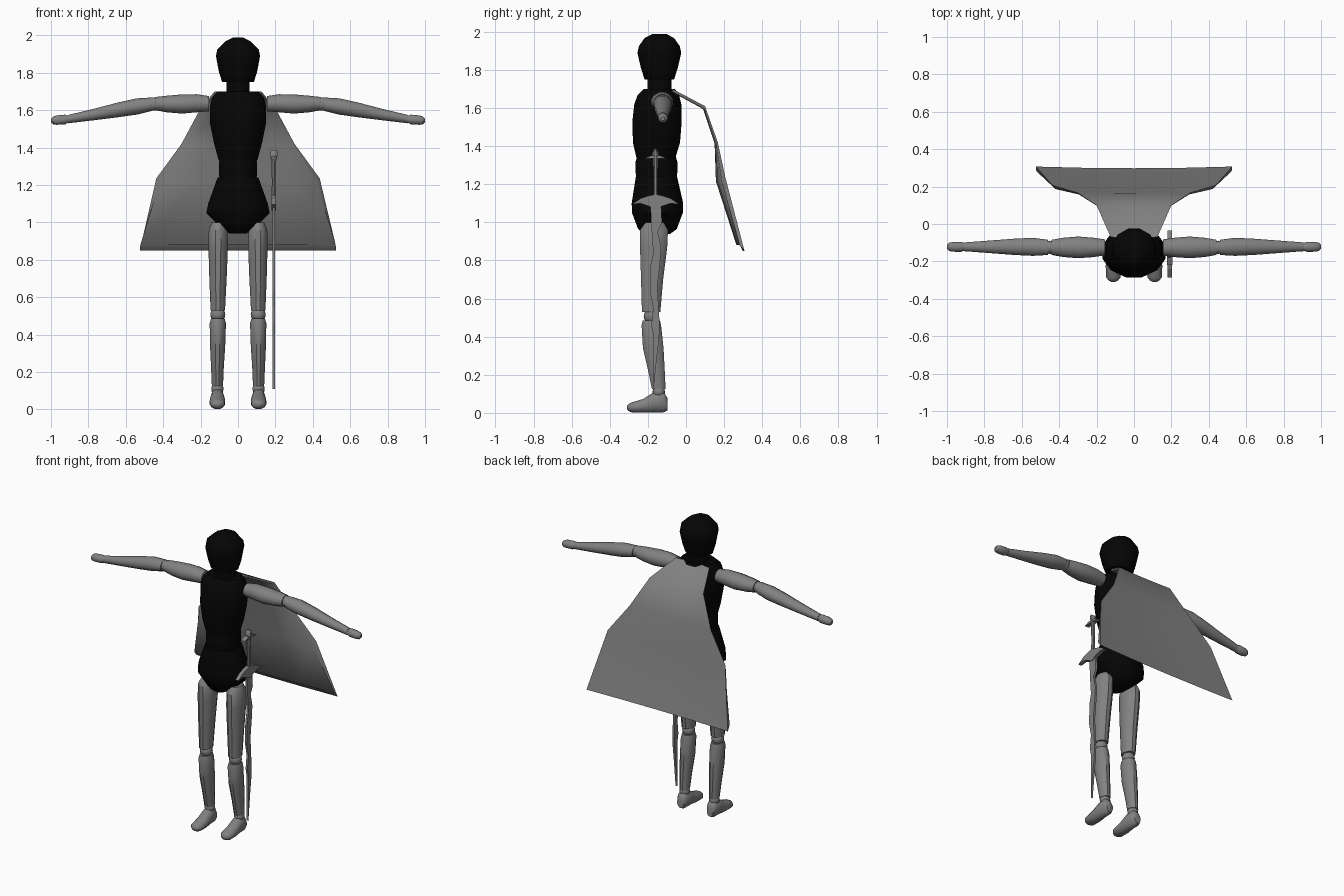
import bpy, bmesh, math


def material(name, value):
    mat = bpy.data.materials.new(name)
    mat.diffuse_color = (value, value, value, 1)
    return mat


black = material("black", 0.0015)
grey = material("dark_grey", 0.22)


def finish(name, bm, dark=False, mirror=False, smooth=35):
    bmesh.ops.recalc_face_normals(bm, faces=bm.faces)
    mesh = bpy.data.meshes.new(name)
    bm.to_mesh(mesh)
    bm.free()
    ob = bpy.data.objects.new(name, mesh)
    bpy.context.collection.objects.link(ob)
    mesh.materials.append(black if dark else grey)
    if mirror:
        ob.modifiers.new("Mirror", 'MIRROR')
    if smooth:
        bpy.ops.object.select_all(action='DESELECT')
        ob.select_set(True)
        bpy.context.view_layer.objects.active = ob
        bpy.ops.object.shade_smooth_by_angle(angle=math.radians(smooth))
    return ob


def loft(name, axis, rings, sides=12, **kw):
    """Rings are (position on axis, centre a, centre b, radius a, radius b)."""
    bm = bmesh.new()
    loops = []
    for t, a, b, ra, rb in rings:
        loop = []
        for i in range(sides):
            ang = 2 * math.pi * (i + 0.5) / sides
            p, q = a + ra * math.cos(ang), b + rb * math.sin(ang)
            co = {'X': (t, p, q), 'Y': (p, t, q), 'Z': (p, q, t)}[axis]
            loop.append(bm.verts.new(co))
        loops.append(loop)
    for l0, l1 in zip(loops, loops[1:]):
        for i in range(sides):
            j = (i + 1) % sides
            bm.faces.new((l0[i], l0[j], l1[j], l1[i]))
    bm.faces.new(loops[0])
    bm.faces.new(loops[-1])
    return finish(name, bm, **kw)


def ball(name, centre, r):
    bm = bmesh.new()
    bmesh.ops.create_uvsphere(bm, u_segments=12, v_segments=8, radius=r)
    bmesh.ops.translate(bm, verts=bm.verts, vec=centre)
    finish(name, bm, mirror=True)


def plate(name, outline, x, thick):
    """Extrude a (y, z) outline along x."""
    bm = bmesh.new()
    face = bm.faces.new([bm.verts.new((x - thick / 2, y, z)) for y, z in outline])
    ext = bmesh.ops.extrude_face_region(bm, geom=[face])
    bmesh.ops.translate(bm, vec=(thick, 0, 0),
                        verts=[v for v in ext['geom'] if isinstance(v, bmesh.types.BMVert)])
    finish(name, bm, smooth=0)


# Head, neck and body, all black
loft("head", 'Z', [(1.75, 0, -.14, .088, .08), (1.81, 0, -.14, .107, .1),
                   (1.89, 0, -.14, .122, .119), (1.925, 0, -.14, .115, .111),
                   (1.968, 0, -.14, .07, .08), (1.988, 0, -.14, .03, .04)], dark=True)
loft("neck", 'Z', [(1.67, 0, -.138, .065, .065), (1.76, 0, -.138, .065, .065)], dark=True)
loft("chest", 'Z', [(1.335, 0, -.158, .108, .105), (1.42, 0, -.155, .132, .128),
                    (1.53, 0, -.152, .155, .134), (1.62, 0, -.148, .156, .128),
                    (1.67, 0, -.145, .142, .112), (1.70, 0, -.14, .115, .085)], dark=True)
loft("waist", 'Z', [(1.22, 0, -.155, .1, .107), (1.26, 0, -.155, .106, .113),
                    (1.32, 0, -.155, .106, .113), (1.36, 0, -.155, .098, .1)], dark=True)
loft("pelvis", 'Z', [(.94, 0, -.15, .045, .07), (.965, 0, -.15, .09, .105),
                     (1.05, 0, -.15, .175, .138), (1.1, 0, -.15, .165, .14),
                     (1.24, 0, -.155, .113, .112)], dark=True)

# Arms
loft("upper_arm", 'X', [(.155, -.125, 1.635, .044, .042), (.22, -.125, 1.637, .054, .05),
                        (.30, -.125, 1.633, .06, .053), (.38, -.125, 1.633, .053, .046),
                        (.44, -.125, 1.635, .042, .037)], mirror=True)
ball("elbow_joint", (.451, -.125, 1.633), .036)
loft("forearm", 'X', [(.46, -.125, 1.632, .042, .037), (.54, -.122, 1.62, .05, .045),
                      (.64, -.122, 1.602, .045, .041), (.78, -.122, 1.575, .034, .031),
                      (.91, -.122, 1.552, .024, .023)], mirror=True)
loft("hand", 'X', [(.905, -.122, 1.552, .02, .018), (.925, -.122, 1.55, .028, .027),
                   (.97, -.122, 1.547, .027, .026), (.99, -.122, 1.545, .022, .021),
                   (1.0, -.122, 1.544, .01, .01)], mirror=True)

# Legs
loft("thigh", 'Z', [(1.0, .106, -.165, .035, .05), (.96, .106, -.168, .052, .076),
                    (.87, .106, -.17, .054, .074), (.70, .107, -.178, .048, .06),
                    (.53, .108, -.183, .04, .05)], mirror=True)
ball("knee_joint", (.108, -.182, .507), .04)
loft("shin", 'Z', [(.485, .108, -.182, .038, .047), (.46, .108, -.182, .045, .053),
                   (.34, .109, -.172, .042, .056), (.22, .11, -.155, .035, .045),
                   (.125, .11, -.143, .031, .037)], mirror=True)
ball("ankle_joint", (.11, -.143, .11), .033)
loft("foot", 'Y', [(-.097, .11, .045, .024, .034), (-.12, .11, .058, .037, .058),
                   (-.17, .11, .055, .038, .055), (-.225, .11, .037, .043, .037),
                   (-.285, .11, .029, .04, .027), (-.302, .11, .028, .026, .019),
                   (-.31, .11, .028, .01, .008)], mirror=True, smooth=60)

# Cape: per row, for each skin (half width, y at middle, y at edge, z)
rows = [((.125, -.075, -.07, 1.70), (.125, -.075, -.07, 1.685)),
        ((.2, .095, .1, 1.61), (.195, .09, .095, 1.595)),
        ((.302, .165, .167, 1.42), (.295, .15, .158, 1.415)),
        ((.437, .19, .207, 1.235), (.42, .157, .187, 1.215)),
        ((.525, .298, .307, .85), (.522, .265, .282, .88))]
steps = [-1, -.5, 0, .5, 1]
bm = bmesh.new()
grid = []
for outer, inner in rows:
    loop = []
    for (w, mid, edge, z), order in ((outer, steps), (inner, steps[::-1])):
        loop += [bm.verts.new((s * w, mid + (edge - mid) * s * s, z)) for s in order]
    grid.append(loop)
for a, b in zip(grid, grid[1:]):
    for i in range(10):
        j = (i + 1) % 10
        bm.faces.new((a[i], a[j], b[j], b[i]))
bm.faces.new(grid[0])
bm.faces.new(grid[-1])
finish("cape", bm, smooth=50)

# Sword hanging at the hip, with a barbed blade
X, Y = .191, -.16
front = [(.028, 1.11), (.034, 1.0), (.012, .95), (.03, .87), (.024, .79), (.01, .66)]
back = [(.01, .4), (.022, .46), (.012, .55), (.03, .64), (.025, .78), (.012, .84)]
blade = [(Y + y, z) for y, z in front]
blade += [(Y + .022, .46), (Y + .018, .38), (Y + .008, .3), (Y - .012, .11)]
blade += [(Y - y, z) for y, z in back] + [(Y - .02, .95), (Y - .028, 1.11)]
plate("blade", blade, X, .014)
guard = [(0, 1.148), (.035, 1.14), (.08, 1.125), (.125, 1.095), (.08, 1.1), (.035, 1.085), (0, 1.065)]
plate("guard", [(Y + y, z) for y, z in guard] + [(Y - y, z) for y, z in guard[-2:0:-1]], X, .025)
loft("grip", 'Z', [(1.1, X, Y, .013, .013), (1.22, X, Y, .011, .011), (1.34, X, Y, .014, .014)], sides=8)
plate("pommel_bar", [(Y - .06, 1.335), (Y + .06, 1.335), (Y + .025, 1.35), (Y - .025, 1.35)], X, .03)
loft("pommel", 'Z', [(1.33, X, Y, .014, .012), (1.36, X, Y, .022, .02), (1.387, X, Y, .02, .006)], sides=8)
